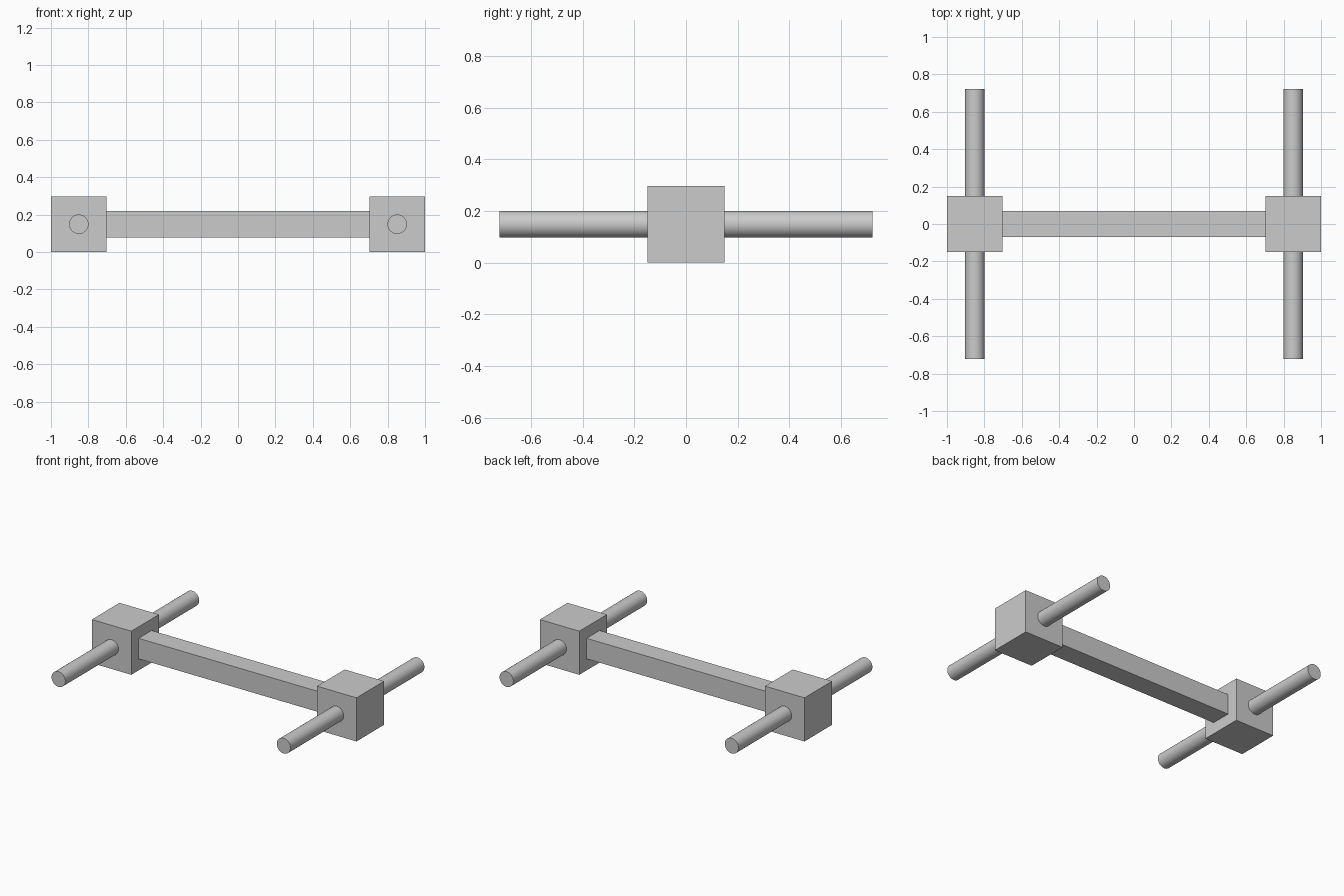
import bpy
import math

cube = bpy.data.objects.get("Cube")
if cube:
    bpy.data.objects.remove(cube, do_unlink=True)

grey = bpy.data.materials.new("light_grey")
grey.use_nodes = True
colour = (0.6, 0.6, 0.6, 1)
grey.diffuse_color = colour
grey.node_tree.nodes["Principled BSDF"].inputs["Base Color"].default_value = colour

BLOCK = 0.298        # edge of each end block
MID_Z = BLOCK / 2
END_X = 1 - BLOCK / 2


def finish(name):
    obj = bpy.context.object
    obj.name = name
    obj.data.materials.append(grey)
    return obj


def box(name, x, size):
    bpy.ops.mesh.primitive_cube_add(size=1, location=(x, 0, MID_Z))
    obj = finish(name)
    obj.scale = size
    bpy.ops.object.transform_apply(location=False, rotation=False, scale=True)


# Square beam joining the end blocks
box("beam", 0, (2 - 2 * BLOCK, 0.14, 0.14))

# End blocks, each with a round axle passing through it
for side, sign in (("left", 1), ("right", -1)):
    box(side + "_block", sign * END_X, (BLOCK, BLOCK, BLOCK))
    bpy.ops.mesh.primitive_cylinder_add(
        vertices=48, radius=0.052, depth=1.445,
        location=(sign * END_X, 0, MID_Z), rotation=(math.pi / 2, 0, 0))
    finish(side + "_axle")
    bpy.ops.object.shade_smooth_by_angle()
